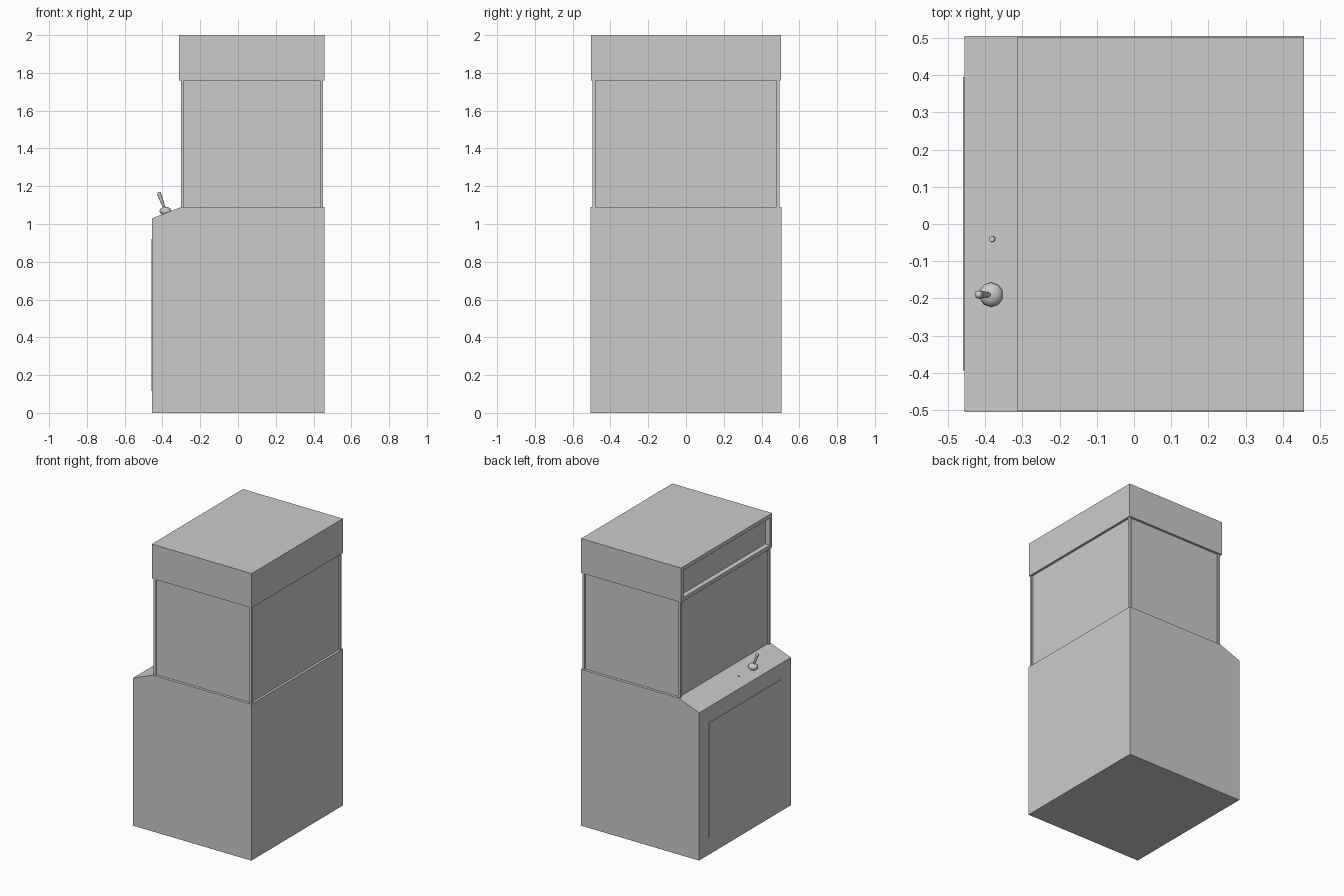
import bpy, bmesh, math
from mathutils import Vector

if "Cube" in bpy.data.objects:
    bpy.data.objects.remove(bpy.data.objects["Cube"])


def mesh_object(name, bm):
    bmesh.ops.recalc_face_normals(bm, faces=bm.faces)
    me = bpy.data.meshes.new(name)
    bm.to_mesh(me)
    bm.free()
    ob = bpy.data.objects.new(name, me)
    bpy.context.collection.objects.link(ob)
    return ob


def prism(name, profile, y0, y1):
    """Extrude an x-z profile along y."""
    bm = bmesh.new()
    face = bm.faces.new([bm.verts.new((x, y0, z)) for x, z in profile])
    ext = bmesh.ops.extrude_face_region(bm, geom=[face])
    verts = [g for g in ext["geom"] if isinstance(g, bmesh.types.BMVert)]
    bmesh.ops.translate(bm, vec=(0, y1 - y0, 0), verts=verts)
    return mesh_object(name, bm)


def box(name, x0, x1, y0, y1, z0, z1):
    return prism(name, [(x0, z0), (x1, z0), (x1, z1), (x0, z1)], y0, y1)


def rod(name, a, b, r0, r1, sides=8):
    """Tapered rod from point a to point b."""
    a, b = Vector(a), Vector(b)
    bpy.ops.mesh.primitive_cone_add(vertices=sides, radius1=r0, radius2=r1,
                                    depth=(b - a).length, location=(a + b) / 2)
    ob = bpy.context.object
    ob.name = name
    ob.rotation_euler = (b - a).to_track_quat('Z', 'Y').to_euler()
    bpy.ops.object.shade_smooth_by_angle(angle=math.radians(50))
    return ob


def ball(name, loc, scale, segs=10, rings=6):
    bpy.ops.mesh.primitive_uv_sphere_add(segments=segs, ring_count=rings,
                                         radius=1, location=loc)
    ob = bpy.context.object
    ob.name = name
    ob.scale = scale
    bpy.ops.object.shade_smooth()
    return ob


# Lower cabinet with a sloping control shelf on the -x side
prism("cabinet", [(-0.455, 0), (0.457, 0), (0.457, 1.09), (-0.30, 1.09),
                  (-0.455, 1.03)], -0.505, 0.505)

# Thin service door on the control side
box("cabinet_door", -0.459, -0.45, -0.393, 0.395, 0.115, 0.92)

# Window box and four thin corner posts
box("window_box", -0.291, 0.440, -0.486, 0.486, 1.09, 1.765)
for i, x in enumerate((-0.295, 0.443)):
    for j, y in enumerate((-0.488, 0.488)):
        box(f"corner_post_{i}{j}", x - 0.008, x + 0.008,
            y - 0.008, y + 0.008, 1.085, 1.765)

# Roof box with a recessed sign panel on the control side
bm = bmesh.new()
bmesh.ops.create_cube(bm, size=1)
for v in bm.verts:
    v.co = (0.072 + v.co.x * 0.77, v.co.y * 1.004, 1.88 + v.co.z * 0.24)
bm.normal_update()
sign = min(bm.faces, key=lambda f: f.calc_center_median().x)
bmesh.ops.inset_region(bm, faces=[sign], thickness=0.036)
ext = bmesh.ops.extrude_face_region(bm, geom=[sign])
verts = [g for g in ext["geom"] if isinstance(g, bmesh.types.BMVert)]
bmesh.ops.translate(bm, vec=(0.035, 0, 0), verts=verts)
if sign.is_valid:
    bmesh.ops.delete(bm, geom=[sign], context='FACES_ONLY')
mesh_object("roof_sign_box", bm)

# Joystick: flattened ball base, leaning tapered lever, rounded tip
ball("joystick_base", (-0.384, -0.19, 1.068), (0.033, 0.033, 0.024))
rod("joystick_lever", (-0.386, -0.19, 1.075), (-0.416, -0.19, 1.155), 0.006, 0.011)
ball("joystick_tip", (-0.417, -0.19, 1.158), (0.011, 0.011, 0.012), 8, 6)

# Small push button on the slope
slope = Vector((-0.06, 0, 0.155)).normalized()
spot = Vector((-0.38, -0.04, 1.058))
rod("push_button", spot - slope * 0.005, spot + slope * 0.006, 0.009, 0.008, 10)
